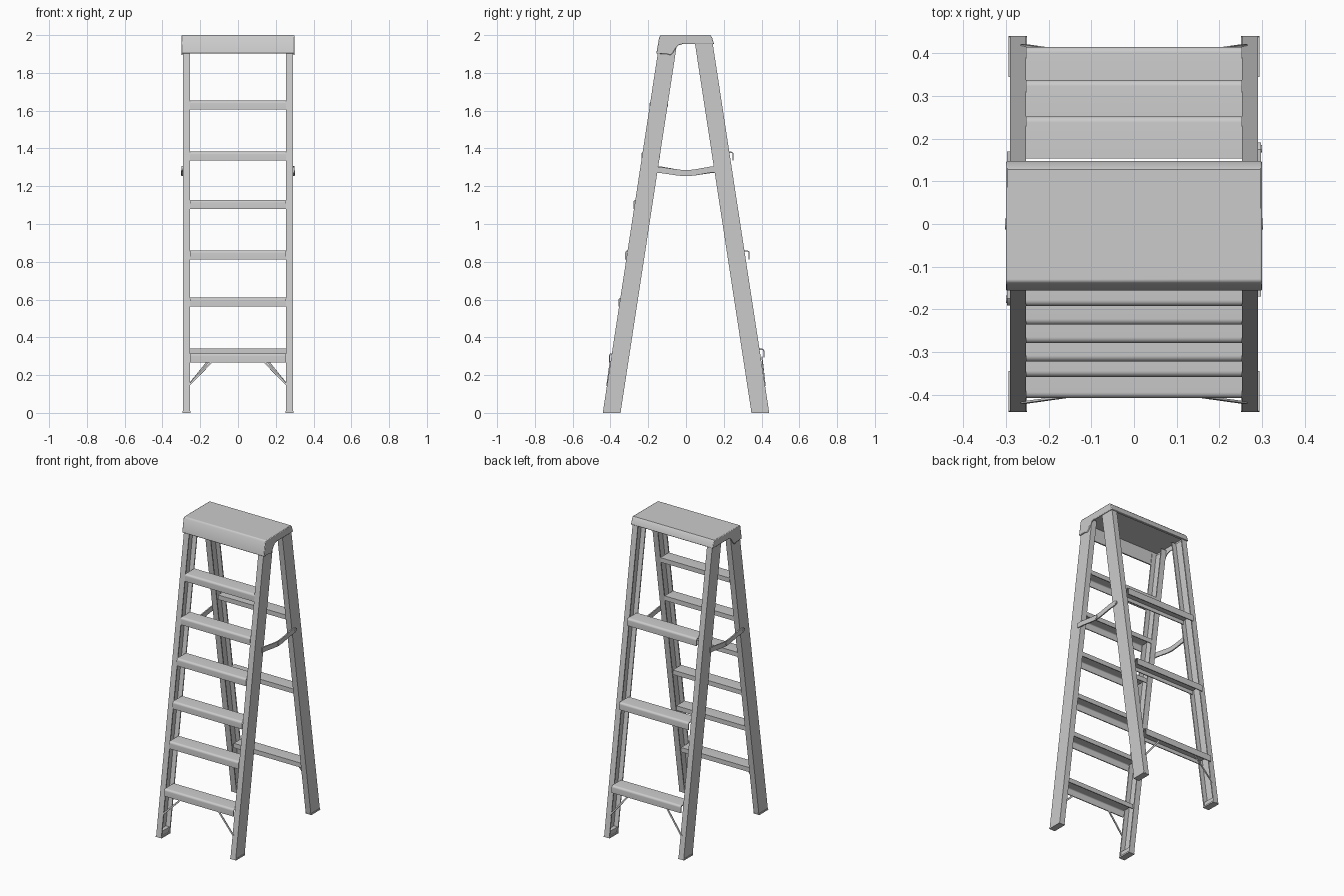
import bpy, bmesh, math
from mathutils import Vector

cube = bpy.data.objects.get("Cube")
if cube:
    bpy.data.objects.remove(cube, do_unlink=True)

grey = bpy.data.materials.new("light_grey_metal")
grey.use_nodes = True
color = (0.6, 0.6, 0.6, 1)
grey.diffuse_color = color
grey.node_tree.nodes["Principled BSDF"].inputs["Base Color"].default_value = color

SLOPE = 0.153      # inward lean of the rails per unit of height
FOOT = 0.44        # outer edge of the rails on the floor
RAIL = 0.094       # rail depth
RAIL_TOP = 1.965


def prism(name, points, vector, smooth=True):
    """Extrude a planar outline of 3D points along a vector."""
    bm = bmesh.new()
    face = bm.faces.new([bm.verts.new(p) for p in points])
    made = bmesh.ops.extrude_face_region(bm, geom=[face])["geom"]
    bmesh.ops.translate(bm, vec=Vector(vector),
                        verts=[g for g in made if isinstance(g, bmesh.types.BMVert)])
    bmesh.ops.recalc_face_normals(bm, faces=bm.faces[:])
    mesh = bpy.data.meshes.new(name)
    bm.to_mesh(mesh)
    bm.free()
    obj = bpy.data.objects.new(name, mesh)
    bpy.context.collection.objects.link(obj)
    mesh.materials.append(grey)
    if smooth:
        bpy.context.view_layer.objects.active = obj
        bpy.ops.object.select_all(action="DESELECT")
        obj.select_set(True)
        bpy.ops.object.shade_smooth_by_angle(angle=math.radians(35))
    return obj


def strap(name, path, half, thick):
    """Flat bar along a path, with its height in z and its thickness given as a vector."""
    path = [Vector(p) for p in path]
    thick = Vector(thick)
    n = thick.normalized()
    up = []
    for i, p in enumerate(path):
        along = path[min(i + 1, len(path) - 1)] - path[max(i - 1, 0)]
        up.append(n.cross(along).normalized() * half)
    outline = [p + u for p, u in zip(path, up)] + [p - u for p, u in zip(path, up)][::-1]
    return prism(name, [p - thick / 2 for p in outline], thick)


def rail(name, sx, sy):
    # C-channel, open towards the middle of the ladder
    x_in, x_out, t = 0.253, 0.291, 0.007
    y_out, y_in = FOOT, FOOT - RAIL
    section = [(x_in, y_out), (x_out, y_out), (x_out, y_in), (x_in, y_in),
               (x_in, y_in + t), (x_out - t, y_in + t),
               (x_out - t, y_out - t), (x_in, y_out - t)]
    prism(name, [(sx * x, sy * y, 0.004) for x, y in section],
          (0, -sy * SLOPE * RAIL_TOP, RAIL_TOP), smooth=False)
    # Shoe plugging the bottom of the channel
    for part, x0, x1, inset, h in (("sole", 0.251, 0.294, 0, 0.01),
                                   ("plug", 0.258, 0.287, 0.005, 0.04)):
        corners = [(x0, y_out - inset), (x1, y_out - inset),
                   (x1, y_in + inset), (x0, y_in + inset)]
        prism(f"{name}_{part}", [(sx * x, sy * y, 0) for x, y in corners],
              (0, -sy * SLOPE * h, h), smooth=False)


def step(name, sy, y, z):
    # Folded tread: rounded nose, front lip and shorter rear lip
    r, t, depth, lip, rear = 0.014, 0.006, 0.098, 0.048, 0.03

    def nose(radius):
        return [(r - radius * math.cos(a), -r + radius * math.sin(a))
                for a in (math.pi / 2 * i / 6 for i in range(7))]
    outline = ([(0, -lip)] + nose(r) + [(depth, 0), (depth, -rear),
               (depth - t, -rear), (depth - t, -t)] + nose(r - t)[::-1] + [(t, -lip)])
    half = 0.2535
    prism(name, [(-half, sy * (y - d), z + h) for d, h in outline], (2 * half, 0, 0))


# Rails
for end, sy in (("front", -1), ("back", 1)):
    for side, sx in (("left", 1), ("right", -1)):
        rail(f"{end}_{side}_rail", sx, sy)

# Treads, given as outer edge and height
front_steps = [(0.408, 0.315), (0.358, 0.61), (0.322, 0.86),
               (0.279, 1.128), (0.236, 1.383), (0.192, 1.653)]
back_steps = [(0.415, 0.34), (0.337, 0.86), (0.252, 1.383)]
for end, sy, steps in (("front", -1, front_steps), ("back", 1, back_steps)):
    for i, (y, z) in enumerate(steps):
        step(f"{end}_step_{i + 1}", sy, y, z)

# Diagonal braces under the lowest steps
for end, sy, top in (("front", -1, 0.27), ("back", 1, 0.295)):
    for side, sx in (("left", 1), ("right", -1)):
        strap(f"{end}_{side}_brace",
              [(sx * 0.262, sy * 0.419, 0.145), (sx * 0.14, sy * 0.402, top)],
              0.005, (0.0008 * sx, sy * 0.005, 0))

# Folding spreaders: same part turned half round on the other side
for side, s in (("left", 1), ("right", -1)):
    path = [(-0.17, 1.287), (-0.13, 1.285), (-0.04, 1.272), (0, 1.269),
            (0.04, 1.272), (0.13, 1.288), (0.175, 1.291)]
    tip = [(0.188, 1.298), (0.191, 1.29), (0.188, 1.282)]
    upper = [(y, z + 0.016) for y, z in path]
    lower = [(y, z - 0.016) for y, z in path][::-1]
    outline = upper + tip + lower
    prism(f"{side}_spreader", [(s * 0.290, s * y, z) for y, z in outline],
          (s * 0.008, 0, 0))
    # Middle hinge and rear pivot
    for part, y, z, radius, x in (("hinge", 0, 1.269, 0.013, 0.302),
                                  ("pivot", 0.176, 1.29, 0.009, 0.3)):
        ring = [(s * 0.29, s * (y + radius * math.cos(a)), z + radius * math.sin(a))
                for a in (math.tau * i / 16 for i in range(16))]
        prism(f"{side}_spreader_{part}", ring, (s * (x - 0.29), 0, 0))

# Top cap: hollow shell with a deep front skirt and stepped sides
cap_side = [(-0.157, 1.902), (-0.142, 1.99), (-0.134, 2.0), (0.128, 2.0),
            (0.137, 1.99), (0.149, 1.952), (-0.02, 1.952), (-0.04, 1.946),
            (-0.055, 1.93), (-0.068, 1.907), (-0.083, 1.893), (-0.1, 1.9)]
cap = prism("top_cap", [(-0.3, y, z) for y, z in cap_side], (0.6, 0, 0))
hollow = [(-0.151, 1.85), (-0.135, 1.985), (0.128, 1.985), (0.148, 1.85)]
cutter = prism("cap_cutter", [(-0.293, y, z) for y, z in hollow], (0.586, 0, 0), smooth=False)
cutter.hide_render = True
cutter.hide_viewport = True
cutter.display_type = "WIRE"
bevel = cap.modifiers.new("rounded_edges", "BEVEL")
bevel.width = 0.004
bevel.segments = 2
bevel.angle_limit = math.radians(50)
cut = cap.modifiers.new("hollow", "BOOLEAN")
cut.operation = "DIFFERENCE"
cut.solver = "EXACT"
cut.object = cutter
